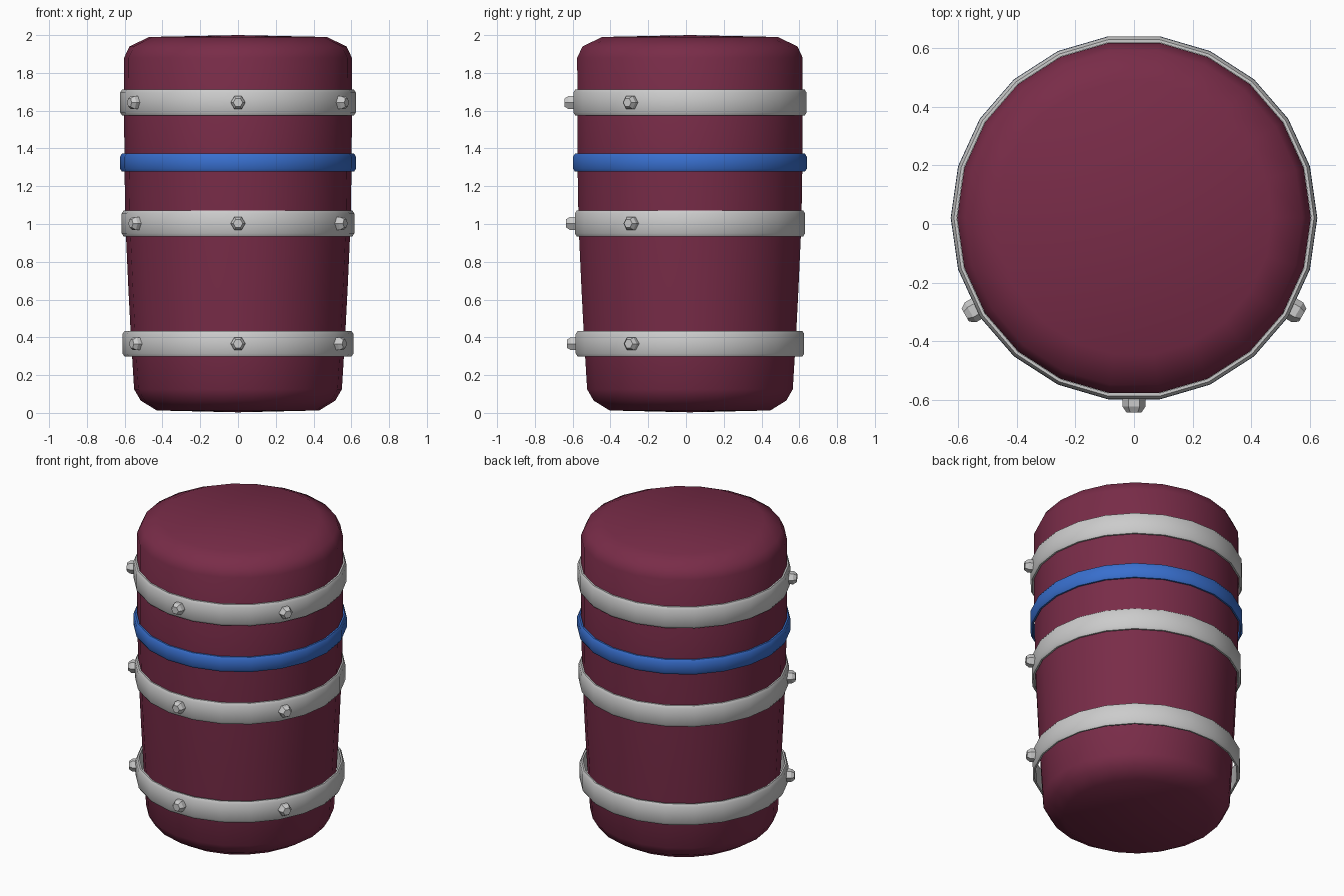
import bpy, bmesh
from math import pi, cos, sin, radians
from mathutils import Matrix

if "Cube" in bpy.data.objects:
    bpy.data.objects.remove(bpy.data.objects["Cube"])

SIDES = 22
CY = 0.021  # barrel axis, shifted back to make room for the front bolts


def material(name, rgb):
    m = bpy.data.materials.new(name)
    m.diffuse_color = (*rgb, 1)
    m.use_nodes = True
    m.node_tree.nodes["Principled BSDF"].inputs["Base Color"].default_value = m.diffuse_color
    return m


def finish(bm, name, mat=None, smooth=None):
    bmesh.ops.recalc_face_normals(bm, faces=bm.faces)
    me = bpy.data.meshes.new(name)
    bm.to_mesh(me)
    bm.free()
    ob = bpy.data.objects.new(name, me)
    bpy.context.collection.objects.link(ob)
    if mat:
        me.materials.append(mat)
    if smooth:
        bpy.ops.object.select_all(action='DESELECT')
        ob.select_set(True)
        bpy.context.view_layer.objects.active = ob
        bpy.ops.object.shade_smooth_by_angle(angle=radians(smooth))
    return ob


def lathe(name, profile, closed, mat=None, smooth=46):
    """Turn (radius, z) points around the barrel axis."""
    bm = bmesh.new()
    rings = []
    for r, z in profile:
        if r == 0:
            rings.append([bm.verts.new((0, CY, z))] * SIDES)
        else:
            rings.append([bm.verts.new((r * cos(2 * pi * i / SIDES),
                                        CY + r * sin(2 * pi * i / SIDES), z))
                          for i in range(SIDES)])
    pairs = list(zip(rings, rings[1:]))
    if closed:
        pairs.append((rings[-1], rings[0]))
    for a, b in pairs:
        for i in range(SIDES):
            j = (i + 1) % SIDES
            bm.faces.new(list(dict.fromkeys((a[i], a[j], b[j], b[i]))))
    return finish(bm, name, mat, smooth)


def band(name, r, z0, z1, mat=None):
    t, c = 0.02, 0.016
    lathe(name, [(r - t, z0), (r - 0.01, z0), (r, z0 + c), (r, z1 - c),
                 (r - 0.01, z1), (r - t, z1)], True, mat)


def bolt(name, r, z, turn):
    """Hexagonal head with a chamfered tip, pointing outwards."""
    bm = bmesh.new()
    rings = []
    for size, d in ((0.039, r - 0.022), (0.039, r + 0.02), (0.025, r + 0.04)):
        rings.append([bm.verts.new((size * cos(pi * i / 3), -d, size * sin(pi * i / 3)))
                      for i in range(6)])
    for a, b in zip(rings, rings[1:]):
        for i in range(6):
            j = (i + 1) % 6
            bm.faces.new((a[i], a[j], b[j], b[i]))
    bm.faces.new(rings[0])
    bm.faces.new(rings[-1])
    bm.transform(Matrix.Translation((0, CY, z)) @ Matrix.Rotation(turn, 4, 'Z'))
    finish(bm, name)


red = material("dark_red", (0.19, 0.025, 0.065))
blue = material("blue", (0.04, 0.16, 0.62))

# barrel body
lathe("barrel_body", [(0, 0.003), (0.43, 0.013), (0.515, 0.065), (0.55, 0.125),
                      (0.567, 0.4), (0.58, 0.65), (0.596, 1.0), (0.602, 1.35),
                      (0.603, 1.88), (0.575, 1.94), (0.47, 1.99), (0, 2.0)],
      False, red)

# grey hoops, each with three bolts
for label, r, z in (("top", 0.624, 1.643), ("middle", 0.616, 1.003), ("bottom", 0.611, 0.366)):
    band(label + "_hoop", r, z - 0.068, z + 0.068)
    for side, deg in (("front", 0), ("right", 60), ("left", -60)):
        bolt(f"{label}_{side}_bolt", r, z, radians(deg))

# blue stripe
band("blue_stripe", 0.625, 1.277, 1.372, blue)
